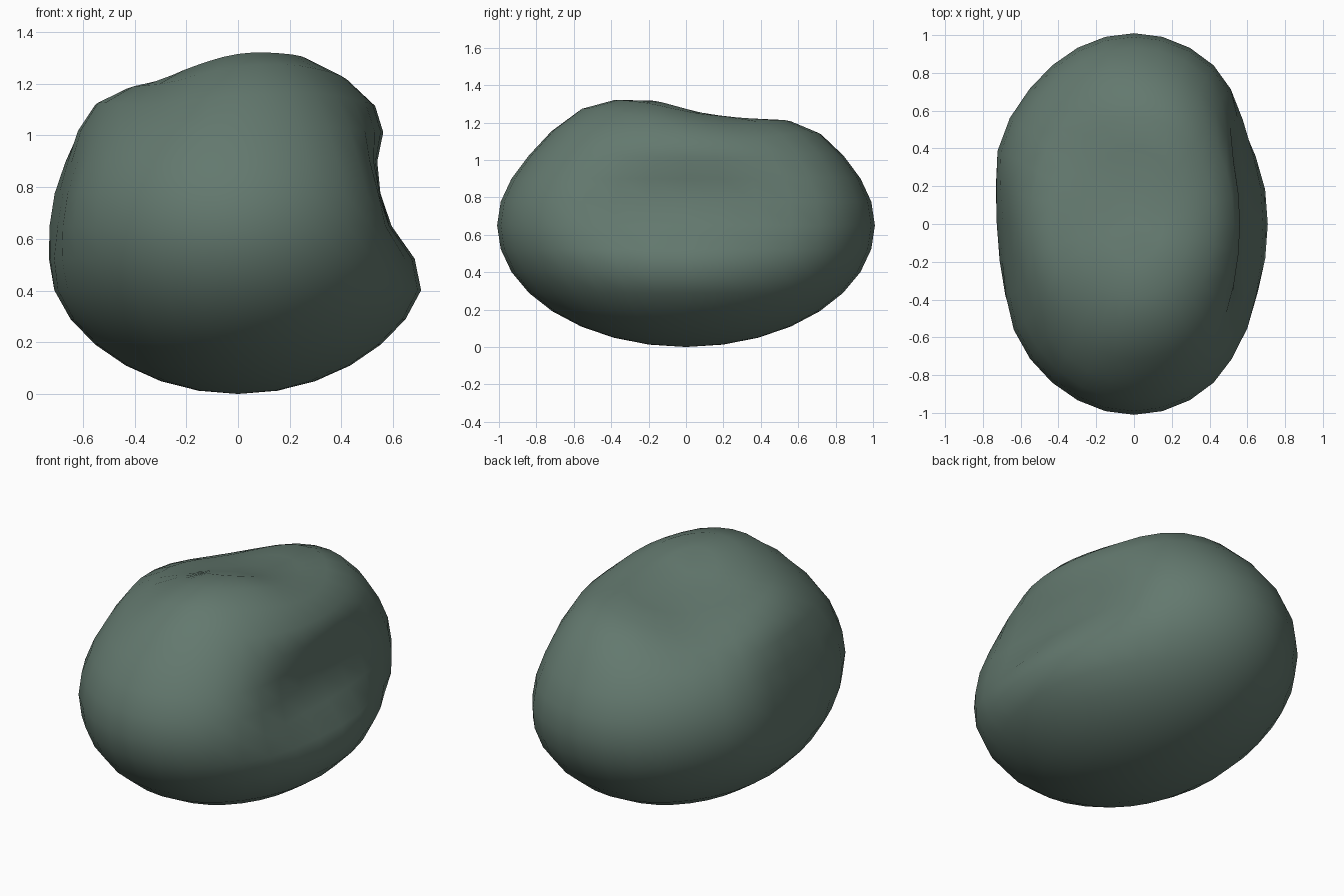
import bpy, bmesh
from math import exp
from mathutils import Vector

if "Cube" in bpy.data.objects:
    bpy.data.objects.remove(bpy.data.objects["Cube"])

# Dents and swellings: centre, falloff size, push vector
PUSHES = [
    ((0.70, 0.0, 0.77), (0.50, 0.59, 0.25), (-0.215, 0, 0)),      # hollow in right flank
    ((0.68, 0.50, 0.55), (0.25, 0.20, 0.22), (-0.025, 0, 0)),     # chip at right rear
    ((-0.75, -0.10, 0.76), (0.40, 0.38, 0.28), (0.075, 0, 0)),    # flattened left side
    ((-0.68, 0.42, 0.60), (0.25, 0.25, 0.30), (-0.012, 0, 0)),    # left rear fullness
    ((-0.52, -0.10, 1.12), (0.18, 0.35, 0.15), (-0.01, 0, 0.03)), # left shoulder
    ((-0.16, 0.22, 1.27), (0.36, 0.42, 0.40), (0, 0, -0.085)),    # shallow hollow on top
    ((0.16, -0.36, 1.25), (0.34, 0.34, 0.30), (0, 0, 0.07)),      # swelling at top front
    ((0.05, -0.62, 1.16), (0.30, 0.22, 0.25), (0, -0.005, 0.03)), # front brow
    ((0.12, 0.60, 1.18), (0.34, 0.24, 0.30), (0, 0.01, 0.052)),   # swelling at top rear
]


def weight(p, centre, size):
    # soft falloff
    return exp(-sum((abs(a - c) / s) ** 2.7 for a, c, s in zip(p, centre, size)))


# Boulder: stretched sphere, then dented
bm = bmesh.new()
bmesh.ops.create_uvsphere(bm, u_segments=32, v_segments=16, radius=1)
for v in bm.verts:
    p = Vector((v.co.x * 0.78, v.co.y * 1.01, v.co.z * 0.65 + 0.65))
    v.co = p + sum((Vector(d) * weight(p, c, s) for c, s, d in PUSHES), Vector())
for f in bm.faces:
    f.smooth = True
mesh = bpy.data.meshes.new("boulder")
bm.to_mesh(mesh)
bm.free()
boulder = bpy.data.objects.new("boulder", mesh)
bpy.context.collection.objects.link(boulder)

# Grey-green stone
stone = bpy.data.materials.new("stone")
stone.diffuse_color = (0.125, 0.19, 0.157, 1)
stone.use_nodes = True
stone.node_tree.nodes["Principled BSDF"].inputs["Base Color"].default_value = stone.diffuse_color
mesh.materials.append(stone)
